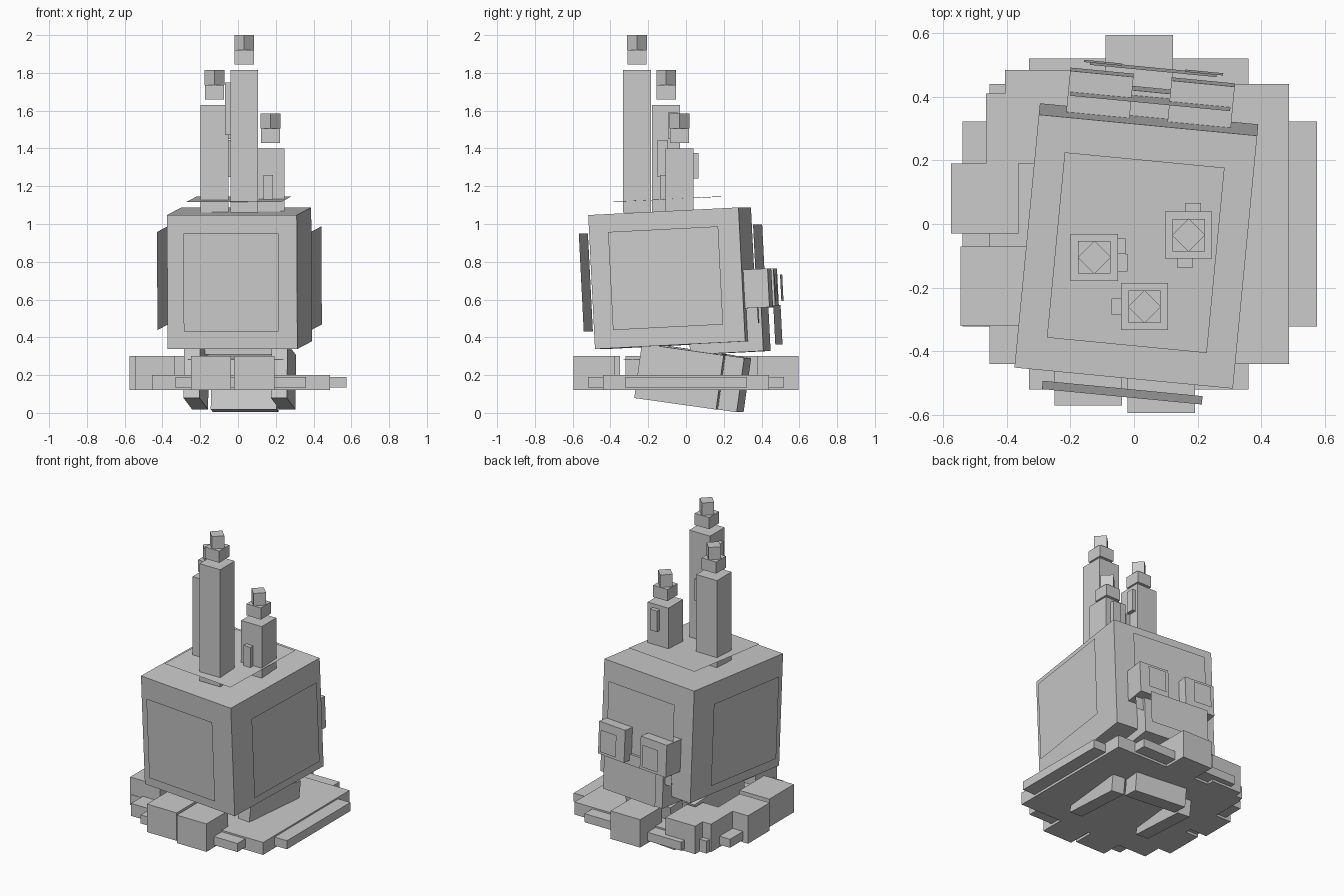
import bpy, math
from mathutils import Matrix, Vector

if "Cube" in bpy.data.objects:
    bpy.data.objects.remove(bpy.data.objects["Cube"])

I = Matrix.Identity(4)


def make(name, verts, faces, m=I):
    me = bpy.data.meshes.new(name)
    me.from_pydata([m @ Vector(v) for v in verts], [], faces)
    ob = bpy.data.objects.new(name, me)
    bpy.context.collection.objects.link(ob)
    return ob


def box(name, x, y, z, m=I):
    v = [(a, b, c) for c in z for b in y for a in x]
    f = [(0, 2, 3, 1), (4, 5, 7, 6), (0, 1, 5, 4), (2, 6, 7, 3), (0, 4, 6, 2), (1, 3, 7, 5)]
    return make(name, v, f, m)


def panel(name, axis, d, p, q, m=I):
    """Flat sheet at distance d on an axis, spanning ranges p and q of the other two."""
    v = []
    for a, b in ((p[0], q[0]), (p[1], q[0]), (p[1], q[1]), (p[0], q[1])):
        c = [a, b]
        c.insert(axis, d)
        v.append(c)
    order = (0, 1, 2, 3) if (d > 0) != (axis == 1) else (3, 2, 1, 0)
    return make(name, v, [order], m)


def frame(loc, yaw, pitch):
    return (Matrix.Translation(loc) @ Matrix.Rotation(math.radians(yaw), 4, 'Z')
            @ Matrix.Rotation(math.radians(pitch), 4, 'X'))


# Tilted body cube with floating outer sheets
body = frame((0.0075, -0.069, 0.713), -5.5, 2.9)
half = (0.345, 0.40, 0.355)
inner = (0.2525, 0.293, 0.26)
box("body", (-half[0], half[0]), (-half[1], half[1]), (-half[2], half[2]), body)
for axis in range(3):
    p, q = [(-inner[i], inner[i]) for i in range(3) if i != axis]
    for s, side in ((-1, "low"), (1, "high")):
        panel(f"body_sheet_{'xyz'[axis]}_{side}", axis, s * (half[axis] + 0.064), p, q, body)

# Bow-like blocks on the back of the body
box("back_block", (-0.2, 0.2), (0.09, 0.48), (-0.41, -0.14), body)
panel("back_block_sheet", 1, 0.545, (-0.2, 0.2), (-0.38, -0.17), body)
for s, side in ((-1, "left"), (1, "right")):
    x = sorted((s * 0.06, s * 0.26))
    box(f"back_knob_{side}", x, (0.40, 0.53), (-0.18, 0.025), body)
    panel(f"back_knob_sheet_{side}", 1, 0.56, (x[0] + 0.04, x[1] - 0.04), (-0.15, -0.01), body)

# U-shaped tilted stand under the body
stand = frame((0.015, 0.04, 0.18), -6, -8)
for s, side in ((-1, "left"), (1, "right")):
    box(f"stand_{side}", sorted((s * 0.19, s * 0.275)), (-0.27, 0.17), (-0.14, 0.15), stand)
box("stand_back", (-0.175, 0.175), (0.16, 0.27), (-0.14, 0.15), stand)

# Stepped round plate
box("plate_middle", (-0.455, 0.487), (-0.44, 0.44), (0.12, 0.20))
box("plate_wide", (-0.54, 0.575), (-0.323, 0.323), (0.135, 0.19))
box("plate_deep", (-0.33, 0.36), (-0.52, 0.52), (0.135, 0.19))

# Thick blocks round the plate rim
rim = [(-0.02, -0.595), (-0.25, -0.57), (-0.545, -0.32), (-0.575, -0.03),
       (-0.465, 0.19), (-0.405, 0.265), (-0.09, 0.375)]
for i, (x, y) in enumerate(rim):
    box(f"rim_block_{i}", (x, x + 0.212), (y, y + 0.22 if i != 2 else -0.07), (0.12, 0.30))

# Candles with block flames and wax drips
W = 0.074
candles = [("tall", 0.033, -0.26, 1.815), ("mid", -0.125, -0.105, 1.63), ("short", 0.172, -0.035, 1.40)]
for name, x, y, top in candles:
    box(f"candle_{name}", (x - W, x + W), (y - W, y + W), (1.06, top))
    box(f"flame_base_{name}", (x - 0.051, x + 0.051), (y - 0.051, y + 0.051), (top + 0.03, top + 0.105))
    m = Matrix.Translation((x, y, 0)) @ Matrix.Rotation(math.pi / 4, 4, 'Z')
    box(f"flame_tip_{name}", (-0.037, 0.037), (-0.037, 0.037), (top + 0.105, top + 0.185), m)

box("drip_tall", (-0.07, -0.035), (-0.285, -0.235), (1.47, 1.75))
box("drip_mid_a", (-0.06, -0.027), (-0.095, -0.045), (1.45, 1.59))
box("drip_mid_b", (-0.06, -0.02), (-0.15, -0.095), (1.25, 1.445))
box("drip_short_front", (0.135, 0.185), (-0.137, -0.10), (1.13, 1.26))
box("drip_short_back", (0.16, 0.21), (0.03, 0.066), (1.24, 1.375))
